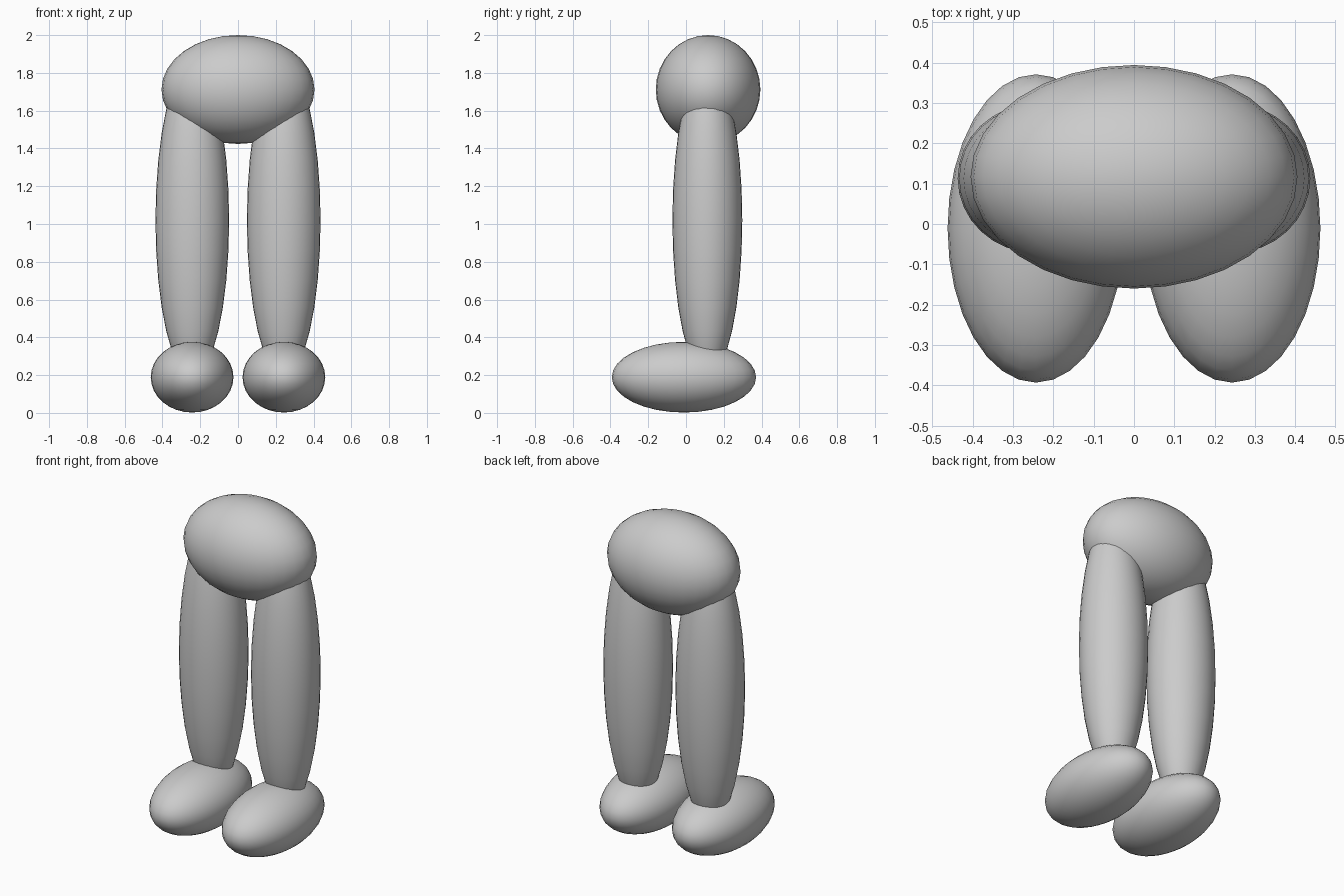
import bpy

if "Cube" in bpy.data.objects:
    bpy.data.objects.remove(bpy.data.objects["Cube"])


def ellipsoid(name, center, radii):
    bpy.ops.mesh.primitive_uv_sphere_add(segments=32, ring_count=16, radius=1, location=center)
    obj = bpy.context.object
    obj.name = name
    obj.scale = radii
    bpy.ops.object.transform_apply(location=False, rotation=False, scale=True)
    bpy.ops.object.shade_smooth()
    return obj


# Hips
ellipsoid("hips", (0, 0.117, 1.712), (0.405, 0.277, 0.288))

# Legs and feet, one pair per side
for side, s in (("left", -1), ("right", 1)):
    ellipsoid(side + "_leg", (s * 0.242, 0.113, 1.02), (0.195, 0.185, 0.83))
    ellipsoid(side + "_foot", (s * 0.243, -0.011, 0.189), (0.219, 0.382, 0.187))
